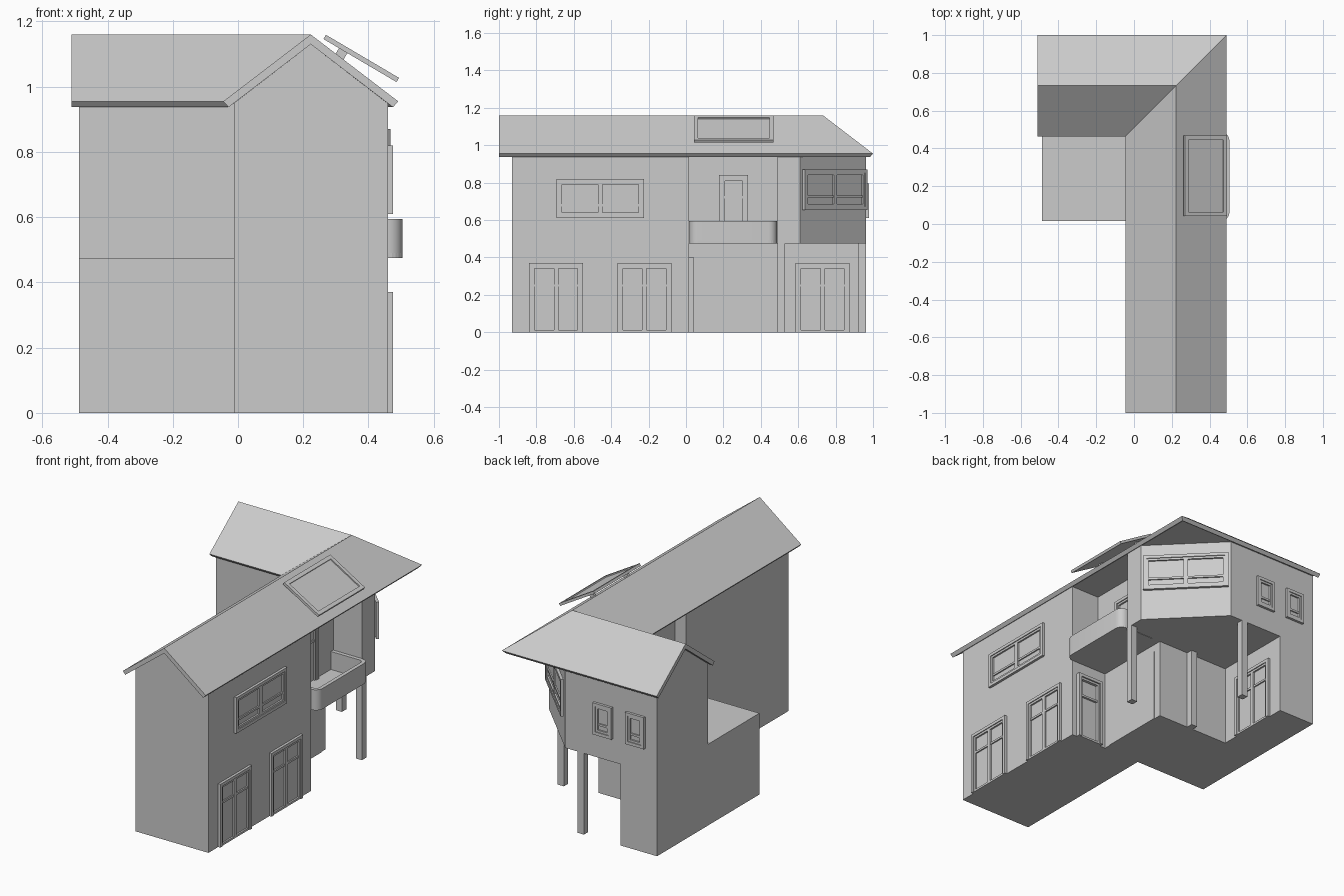
import bpy
import bmesh
import math
from mathutils import Matrix, Vector

cube = bpy.data.objects.get("Cube")
if cube:
    bpy.data.objects.remove(cube, do_unlink=True)

# Single plaster colour
GREY = (0.6, 0.6, 0.6, 1)
plaster = bpy.data.materials.new("plain_grey")
plaster.diffuse_color = GREY
plaster.use_nodes = True
plaster.node_tree.nodes["Principled BSDF"].inputs["Base Color"].default_value = GREY

# Shared plan lines
WEST, INNER, MID, EAST = -0.487, -0.013, 0.224, 0.46
SOUTH, COURT, BACK, NORTH = -0.93, 0.017, 0.49, 0.963
PORCH, RECESS, FLOOR, EAVE = -0.25, 0.275, 0.475, 0.948
RIDGE_X, RIDGE_Y = 0.223, 0.732


def finish(name, bm):
    bmesh.ops.recalc_face_normals(bm, faces=bm.faces)
    mesh = bpy.data.meshes.new(name)
    bm.to_mesh(mesh)
    bm.free()
    mesh.materials.append(plaster)
    obj = bpy.data.objects.new(name, mesh)
    bpy.context.collection.objects.link(obj)
    return obj


def prism(name, outline, z0, z1):
    bm = bmesh.new()
    face = bm.faces.new([bm.verts.new((x, y, z0)) for x, y in outline])
    top = bmesh.ops.extrude_face_region(bm, geom=[face])["geom"]
    bmesh.ops.translate(bm, vec=(0, 0, z1 - z0),
                        verts=[v for v in top if isinstance(v, bmesh.types.BMVert)])
    return finish(name, bm)


def box(bm, lo, hi, place=Matrix()):
    lo, hi = Vector(lo), Vector(hi)
    fit = Matrix.Translation((lo + hi) / 2) @ Matrix.Diagonal((*(hi - lo), 1))
    bmesh.ops.create_cube(bm, size=1, matrix=place @ fit)


def ring(bm, u0, u1, v0, v1, width, depth, place, sill=True):
    """Rectangular border in the local u-v plane, standing out along local z."""
    box(bm, (u0, v0, 0), (u0 + width, v1, depth), place)
    box(bm, (u1 - width, v0, 0), (u1, v1, depth), place)
    box(bm, (u0 + width, v1 - width, 0), (u1 - width, v1, depth), place)
    if sill:
        box(bm, (u0 + width, v0, 0), (u1 - width, v0 + width, depth), place)


def opening(name, x, y, facing, width, z0, z1, leaves=2, door=False, depth=0.015):
    """Framed window or door centred at x, y on a wall facing the given angle."""
    bm = bmesh.new()
    place = (Matrix.Translation((x, y, 0))
             @ Matrix.Rotation(math.radians(facing + 90), 4, "Z")
             @ Matrix.Rotation(math.radians(90), 4, "X"))
    half, trim = width / 2, 0.018
    ring(bm, -half, half, z0, z1, trim, depth, place, sill=not door)
    bottom = z0 if door else z0 + trim
    leaf = (width - 2 * trim) / leaves
    for i in range(leaves):
        u = -half + trim + i * leaf
        ring(bm, u, u + leaf, bottom, z1 - trim, 0.012, depth * 0.65, place)
        bar = z0 + (z1 - z0) * (0.66 if door else 0.3)
        box(bm, (u + 0.012, bar, 0), (u + leaf - 0.012, bar + 0.012, depth * 0.5), place)
    return finish(name, bm)


def sweep_roof(name, profile, south_end, west_end):
    """Sweep a gable section along the mitred L-shaped ridge."""
    bm = bmesh.new()
    rows = [[bm.verts.new((RIDGE_X + t, south_end, z)) for t, z in profile],
            [bm.verts.new((RIDGE_X + t, RIDGE_Y + t, z)) for t, z in profile],
            [bm.verts.new((west_end, RIDGE_Y + t, z)) for t, z in profile]]
    n = len(profile)
    for a, b in zip(rows, rows[1:]):
        for i in range(n):
            j = (i + 1) % n
            bm.faces.new((a[i], a[j], b[j], b[i]))
    bm.faces.new(rows[0])
    bm.faces.new(rows[-1])
    return finish(name, bm)


# Walls
prism("front_wing_walls", [(INNER, SOUTH), (EAST, SOUTH), (EAST, COURT), (INNER, COURT)], 0, EAVE)
prism("ground_floor_walls",
      [(WEST, COURT), (MID, COURT), (MID, BACK), (PORCH, BACK), (PORCH, NORTH), (WEST, NORTH)],
      0, FLOOR)
prism("upper_back_walls",
      [(WEST, BACK), (EAST, BACK), (EAST, 0.61), (0.107, NORTH), (WEST, NORTH)], FLOOR, EAVE)
prism("upper_passage_walls",
      [(0.06, COURT), (RECESS, COURT), (RECESS, BACK), (0.06, BACK)], FLOOR, EAVE)

# Roof shell and the solid gable beneath it
sweep_roof("roof", [(-0.268, 0.955), (0, 1.16), (0.268, 0.955),
                    (0.252, 0.937), (0, 1.13), (-0.252, 0.937)], -1, -0.51)
sweep_roof("gable_walls", [(-0.237, EAVE), (0, 1.13), (0.237, EAVE)], SOUTH, WEST)

# Balcony floor and parapet with rounded outer corners
def balcony_outline(inset, radius):
    pts = [(MID, COURT + inset)]
    x, y0, y1 = 0.505 - inset - radius, COURT + inset + radius, BACK - 0.003 - inset - radius
    for cy, start in ((y0, -90), (y1, 0)):
        for k in range(7):
            a = math.radians(start + k * 15)
            pts.append((x + radius * math.cos(a), cy + radius * math.sin(a)))
    return pts + [(MID, BACK - 0.003 - inset)]


outer, inner = balcony_outline(0, 0.045), balcony_outline(0.022, 0.023)
prism("balcony_floor", outer, FLOOR, FLOOR + 0.015)
parapet = prism("balcony_parapet", outer + inner[::-1], FLOOR, 0.595)
for polygon in parapet.data.polygons:
    polygon.use_smooth = abs(polygon.normal.z) < 0.5
bpy.context.view_layer.objects.active = parapet
parapet.select_set(True)
bpy.ops.object.shade_smooth_by_angle()
parapet.select_set(False)

# Porch posts
for i, (x, y) in enumerate([(0.44, 0.508), (0.006, 0.508), (0.006, 0.943)]):
    bm = bmesh.new()
    box(bm, (x - 0.02, y - 0.02, 0), (x + 0.02, y + 0.02, FLOOR))
    finish(f"porch_post_{i + 1}", bm)

# Doors
opening("front_double_door", EAST, -0.695, 0, 0.29, 0, 0.37, door=True)
opening("middle_double_door", EAST, -0.222, 0, 0.29, 0, 0.37, door=True)
opening("porch_double_door", PORCH, 0.73, 0, 0.29, 0, 0.37, door=True)
opening("porch_side_door", 0.345, COURT, 90, 0.17, 0, 0.4, leaves=1, door=True, depth=0.025)
opening("balcony_door", RECESS, 0.255, 0, 0.155, FLOOR, 0.84, leaves=1, door=True)
bm = bmesh.new()
box(bm, (MID, 0.06, 0), (MID + 0.004, 0.445, 0.43))
finish("porch_wall_panel", bm)

# Windows
opening("upper_window", EAST, -0.458, 0, 0.468, 0.61, 0.82)
opening("corner_window", 0.288, 0.792, 45, 0.475, 0.655, 0.87, depth=0.016)
for side, x in (("left", -0.14), ("right", -0.35)):
    opening(f"back_window_{side}", x, NORTH, 90, 0.122, 0.61, 0.795, leaves=1)

# Tilted roof panel on two struts
bm = bmesh.new()
tilt = Matrix.Translation((0.374, 0.255, 1.08)) @ Matrix.Rotation(math.radians(30.5), 4, "Y")
ring(bm, -0.13, 0.13, -0.213, 0.213, 0.022, 0.015, tilt)
box(bm, (-0.11, -0.195, 0), (0.11, 0.195, 0.008), tilt)
finish("roof_panel", bm)
for side, y in (("front", 0.1), ("back", 0.41)):
    bm = bmesh.new()
    box(bm, (-0.075, y - 0.263, -0.045), (-0.045, y - 0.247, 0.004), tilt)
    finish(f"panel_strut_{side}", bm)
